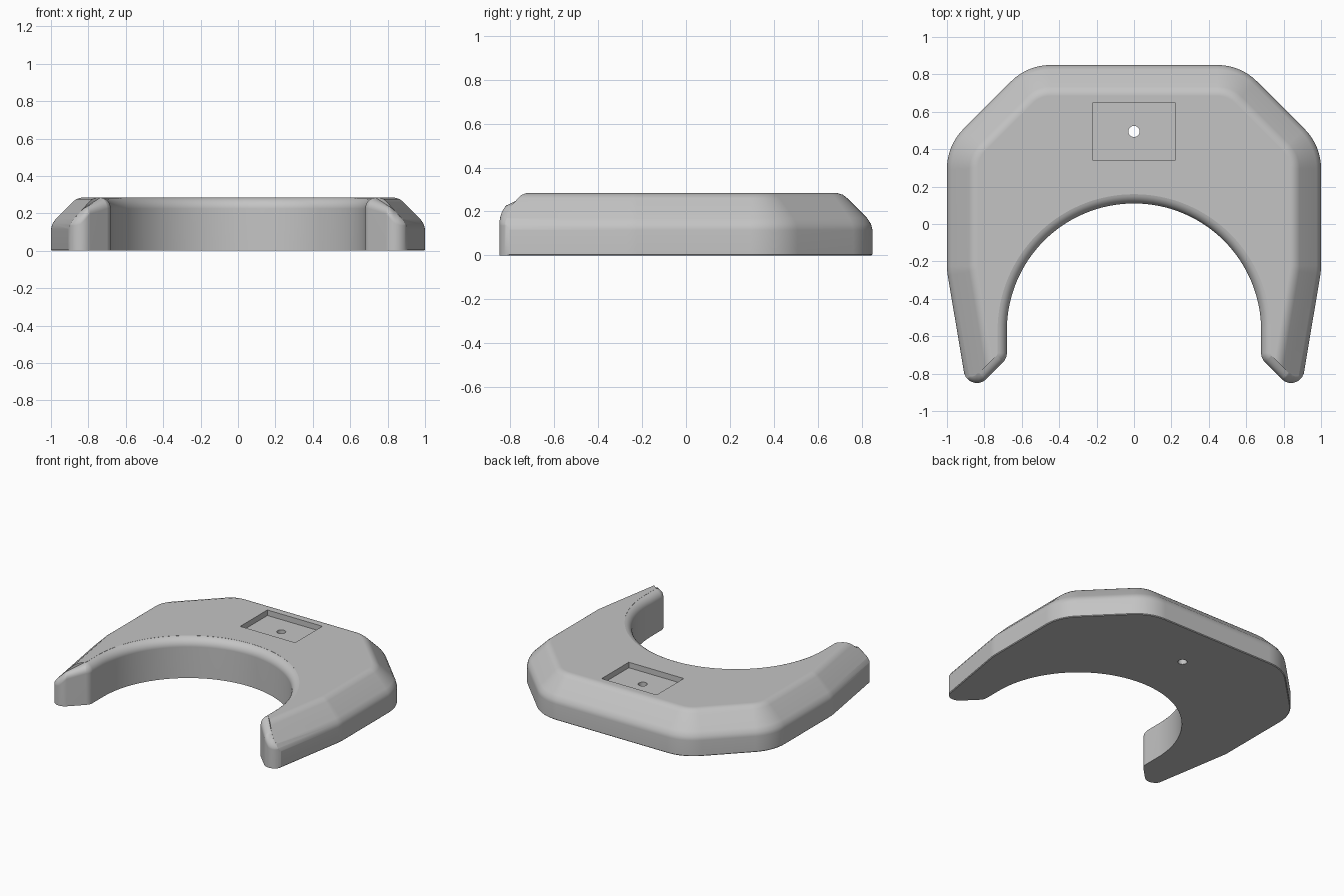
import bpy
import bmesh
from math import sin, cos, radians, pi

if "Cube" in bpy.data.objects:
    bpy.data.objects.remove(bpy.data.objects["Cube"], do_unlink=True)

HEIGHT, SHOULDER = 0.285, 0.145
FILLET = 0.06

# Outer sides of the right half: facing angle in degrees, distance from origin
SIDES = [(90, 0.85), (45, 1.004), (0, 1.0), (-9.5, 1.0275), (-90, 1.25)]
CORNER_RADII = [0.3, 0.3, 0.3, 0.01]

grey = bpy.data.materials.new("light_grey")
grey.diffuse_color = (0.55, 0.55, 0.55, 1)
grey.use_nodes = True
grey.node_tree.nodes["Principled BSDF"].inputs["Base Color"].default_value = (0.55, 0.55, 0.55, 1)


def add_object(name, bm):
    bmesh.ops.recalc_face_normals(bm, faces=bm.faces)
    mesh = bpy.data.meshes.new(name)
    bm.to_mesh(mesh)
    bm.free()
    mesh.materials.append(grey)
    obj = bpy.data.objects.new(name, mesh)
    bpy.context.collection.objects.link(obj)
    return obj


def loft(name, rings):
    """Skin a stack of closed rings and cap both ends."""
    bm = bmesh.new()
    loops = [[bm.verts.new(p) for p in ring] for ring in rings]
    n = len(loops[0])
    for low, high in zip(loops, loops[1:]):
        for i in range(n):
            j = (i + 1) % n
            bm.faces.new((low[i], low[j], high[j], high[i]))
    bm.faces.new(loops[0])
    bm.faces.new(loops[-1])
    return add_object(name, bm)


def mirrored(half):
    return half + [(-x, y, z) for x, y, z in reversed(half) if abs(x) > 1e-6]


def spread(a, b, n):
    return [a + (b - a) * i / n for i in range(n + 1)]


def outer_ring(inset, z, steps=8):
    """Rounded outline moved inwards by inset."""
    half = []
    for (a, ca), (b, cb), radius in zip(SIDES, SIDES[1:], CORNER_RADII):
        r = max(radius - inset, 0.01)
        a, b = radians(a), radians(b)
        da, db = ca - inset - r, cb - inset - r
        det = sin(b - a)
        cx = (da * sin(b) - db * sin(a)) / det
        cy = (db * cos(a) - da * cos(b)) / det
        half += [(cx + r * cos(t), cy + r * sin(t), z) for t in spread(a, b, steps)]
    return mirrored(half)


def top_height(x, y):
    """Height of the chamfered top near the legs."""
    depth = min(c - cos(radians(a)) * abs(x) - sin(radians(a)) * y
                for a, c in SIDES[2:4])
    return min(HEIGHT, SHOULDER + depth)


# Solid body: vertical side, softened chamfer, flat top
profile = [(0.005, 0), (0, 0.005), (0, 0.115), (0.007, 0.142), (0.025, 0.17),
           (0.115, 0.26), (0.135, 0.276), (0.165, HEIGHT)]
body = loft("horseshoe_body", [outer_ring(i, z) for i, z in profile])

# Opening outline: point, direction out of the body, fillet size
path = []
for t in spread(pi / 2, 0, 32):
    path.append((0.68 * cos(t), -0.57 + 0.68 * sin(t), -cos(t), -sin(t), FILLET))
path[0] = (0, path[0][1], 0, -1, FILLET)
for cx, cy, start, end in ((0.75, -0.69, 180, 225), (0.84, -0.78, 225, 340)):
    for deg in spread(start, end, 10):
        t = radians(deg)
        fade = 1 if deg < 270 else 1 - 0.95 * (deg - 270) / 70
        path.append((cx + 0.07 * cos(t), cy + 0.07 * sin(t), cos(t), sin(t), FILLET * fade))


def opening_ring(turn, z=None):
    half = []
    for x, y, nx, ny, r in path:
        inset = r * (1 - cos(turn))
        px, py = x - nx * inset, y - ny * inset
        pz = top_height(px, py) - r * (1 - sin(turn)) if z is None else z
        half.append((px, py, pz))
    px, py, pz = half[-1]
    half += [(px + 0.4, py - 0.15, pz), (px + 0.4, -1.6, pz)]
    return mirrored(half)


turns = spread(0, radians(80), 7)
opening = loft("opening_cutter",
               [opening_ring(0, -0.1)] + [opening_ring(t) for t in turns]
               + [opening_ring(turns[-1], 0.4)])

# Rectangular recess in the top
bm = bmesh.new()
bmesh.ops.create_cube(bm, size=1)
bmesh.ops.scale(bm, verts=bm.verts, vec=(0.44, 0.31, 0.2))
bmesh.ops.translate(bm, verts=bm.verts, vec=(0, 0.495, HEIGHT - 0.04 + 0.1))
recess = add_object("recess_cutter", bm)

# Small hole right through the recess floor
bm = bmesh.new()
bmesh.ops.create_cone(bm, cap_ends=True, segments=32, radius1=0.03, radius2=0.03, depth=1)
bmesh.ops.translate(bm, verts=bm.verts, vec=(0, 0.495, 0.1))
hole = add_object("hole_cutter", bm)

# Cut the body and keep the finished mesh
cutters = [opening, recess, hole]
for cutter in cutters:
    cutter.hide_render = True
    mod = body.modifiers.new(cutter.name, "BOOLEAN")
    mod.operation = "DIFFERENCE"
    mod.solver = "EXACT"
    mod.object = cutter
bpy.context.view_layer.update()
depsgraph = bpy.context.evaluated_depsgraph_get()
finished = bpy.data.meshes.new_from_object(body.evaluated_get(depsgraph))
body.modifiers.clear()
body.data = finished
for cutter in cutters:
    bpy.data.objects.remove(cutter, do_unlink=True)

# Smooth rounded areas, crisp edges elsewhere
bpy.ops.object.select_all(action="DESELECT")
body.select_set(True)
bpy.context.view_layer.objects.active = body
bpy.ops.object.shade_smooth_by_angle(angle=radians(32))
weighted = body.modifiers.new("weighted_normals", "WEIGHTED_NORMAL")
weighted.keep_sharp = True
